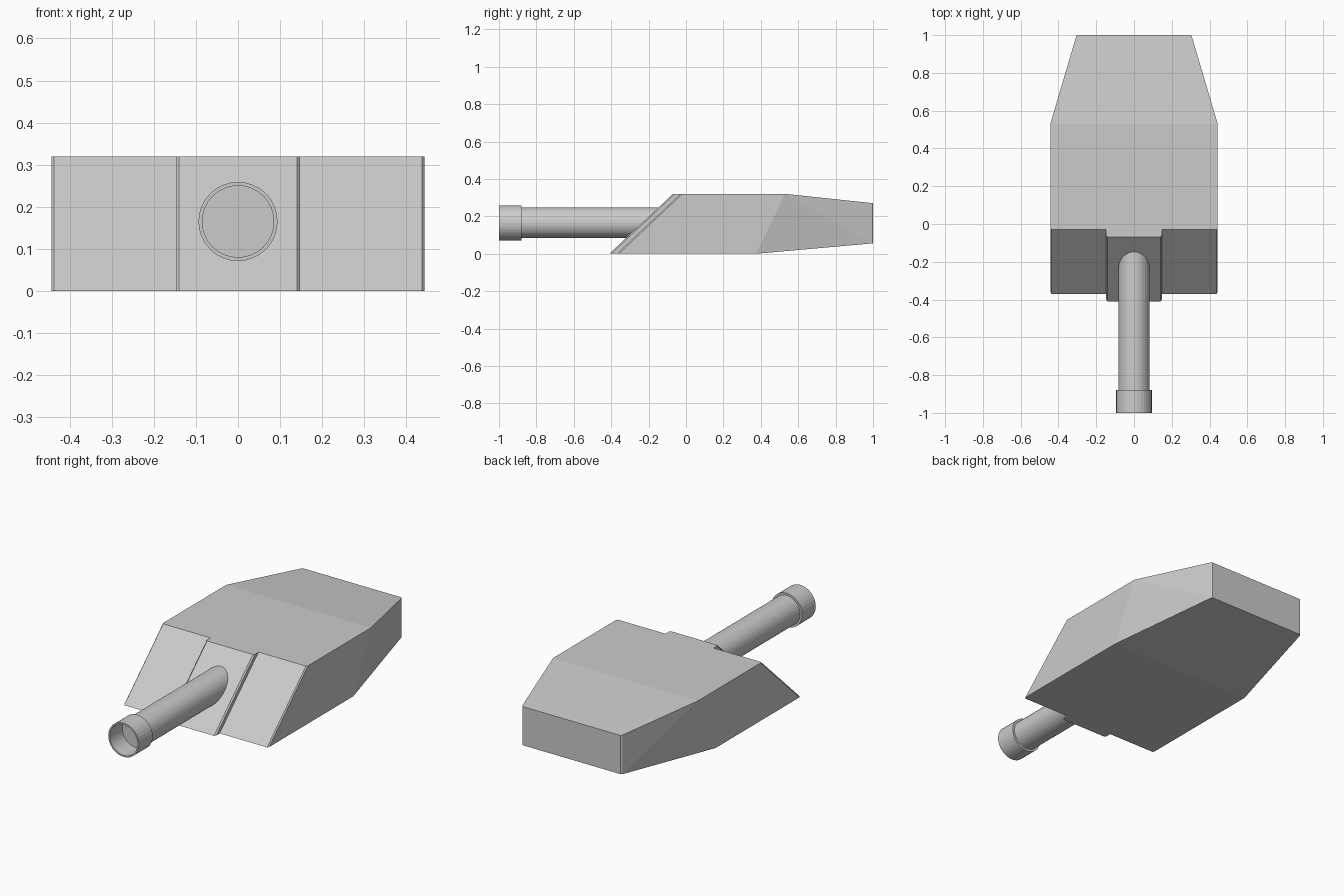
import bpy, bmesh, math
from mathutils import Matrix

if "Cube" in bpy.data.objects:
    bpy.data.objects.remove(bpy.data.objects["Cube"], do_unlink=True)

grey = bpy.data.materials.new("plain grey")
grey.use_nodes = True
colour = (0.6, 0.6, 0.6, 1)
grey.diffuse_color = colour
grey.node_tree.nodes["Principled BSDF"].inputs["Base Color"].default_value = colour

HEIGHT, SLOPE = 0.32, 0.34   # front plates lean back by SLOPE over HEIGHT


def finish(name, bm):
    bmesh.ops.recalc_face_normals(bm, faces=bm.faces)
    mesh = bpy.data.meshes.new(name)
    bm.to_mesh(mesh)
    bm.free()
    mesh.materials.append(grey)
    obj = bpy.data.objects.new(name, mesh)
    bpy.context.collection.objects.link(obj)
    return obj


def loft(name, stations):
    """Each station: half width, bottom y, bottom z, top y, top z."""
    bm = bmesh.new()
    rings = []
    for w, yb, zb, yt, zt in stations:
        corners = ((w, yt, zt), (w, yb, zb), (-w, yb, zb), (-w, yt, zt))
        rings.append([bm.verts.new(c) for c in corners])
    bm.faces.new(rings[0])
    bm.faces.new(rings[-1])
    for a, b in zip(rings, rings[1:]):
        bm.faces.new((a[0], b[0], b[3], a[3]))      # roof
        bm.faces.new((a[1], a[2], b[2], b[1]))      # floor
        for top, low in ((0, 1), (3, 2)):           # sides
            bm.faces.new((a[top], a[low], b[low]))
            bm.faces.new((a[top], b[low], b[top]))
    return finish(name, bm)


def slanted(w, y):
    return (w, y, 0, y + SLOPE, HEIGHT)


def lathe(name, profile, sides=32):
    """Turn a (radius, y) profile about the gun axis."""
    bm = bmesh.new()
    verts = [bm.verts.new((r, y, 0)) for r, y in profile]
    edges = [bm.edges.new(pair) for pair in zip(verts, verts[1:])]
    bmesh.ops.spin(bm, geom=verts + edges, cent=(0, 0, 0), axis=(0, 1, 0),
                   angle=math.tau, steps=sides, use_duplicate=False)
    bmesh.ops.remove_doubles(bm, verts=bm.verts, dist=0.0005)
    bmesh.ops.transform(bm, matrix=Matrix.Translation((0, 0, 0.165)), verts=bm.verts)
    return finish(name, bm)


# Turret shell: chamfered sloping front, straight middle, tapered rear
loft("turret_shell", [
    slanted(0.437, -0.37),
    slanted(0.443, -0.36),
    (0.443, 0.375, 0, 0.53, HEIGHT),
    (0.306, 0.994, 0.055, 0.994, 0.271),
    (0.3, 1.0, 0.056, 1.0, 0.27),
])

# Raised plate around the gun
loft("gun_mantlet", [
    slanted(0.14, -0.41),
    slanted(0.147, -0.40),
    slanted(0.147, -0.35),
])

# Gun barrel and hollow muzzle collar
lathe("gun_barrel", [(0, -0.1), (0.082, -0.1), (0.082, -0.885), (0, -0.885)])
lathe("muzzle_collar", [(0, -0.88), (0.094, -0.88), (0.094, -1),
                        (0.085, -1), (0.085, -0.89), (0, -0.89)])
